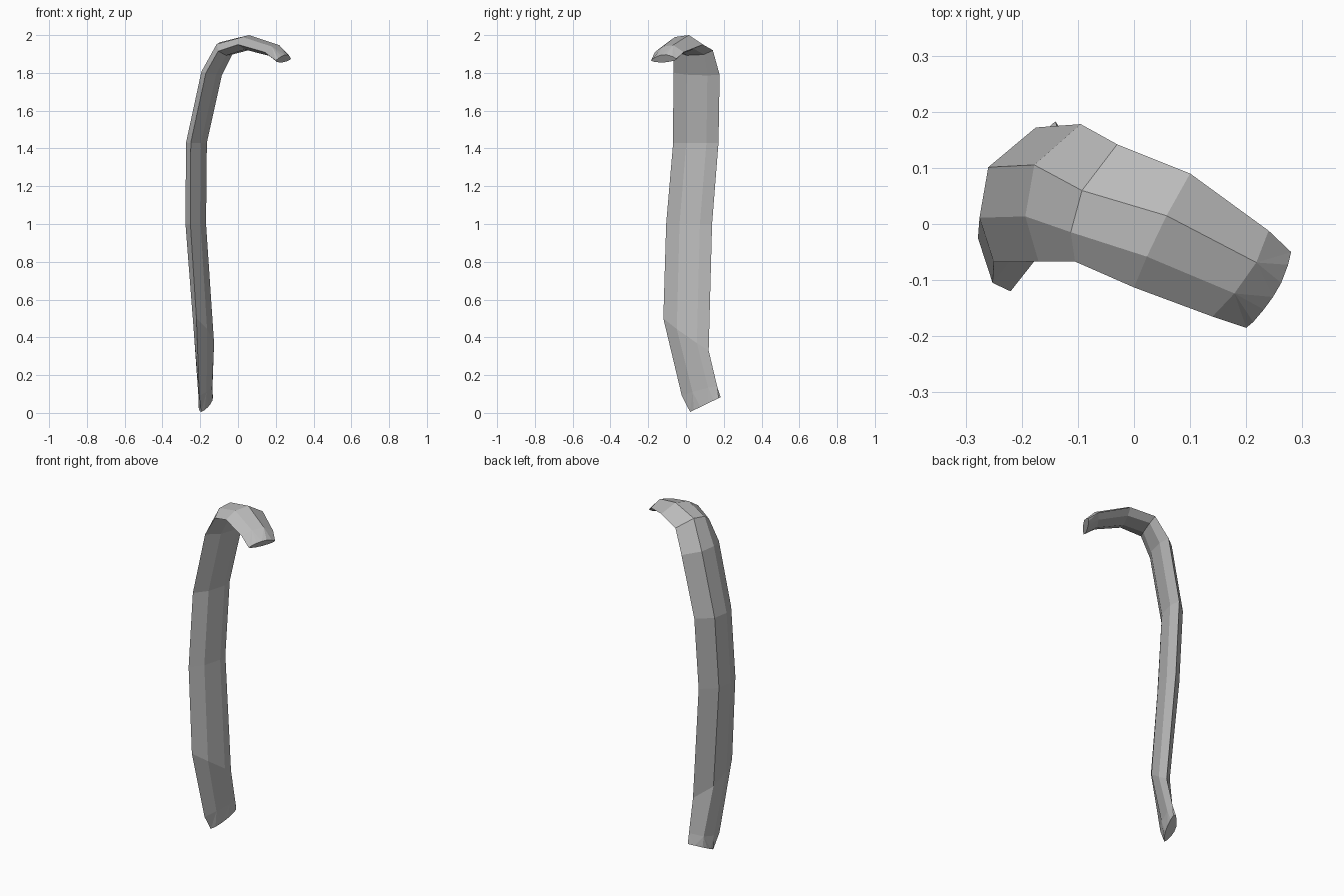
import bpy
import bmesh
from mathutils import Vector

cube = bpy.data.objects.get("Cube")
if cube:
    bpy.data.objects.remove(cube, do_unlink=True)

# Single grey material
grey = bpy.data.materials.new("plain grey")
grey.use_nodes = True
colour = (0.5, 0.5, 0.5, 1.0)
grey.diffuse_color = colour
grey.node_tree.nodes["Principled BSDF"].inputs["Base Color"].default_value = colour

# Six-sided lens section: (across the width, outward thickness)
SECTION = [(0, 0), (0.27, 0.8), (0.63, 1.0), (1, 0), (0.77, -0.48), (0.33, -0.53)]

# Rings from foot to tip: front edge, back edge, outward thickness
RINGS = [
    ((-0.195, 0.022, 0.005), (-0.14, 0.183, 0.083), (-0.035, 0.0, 0.0)),
    ((-0.205, -0.022, 0.09), (-0.135, 0.165, 0.14), (-0.030, 0.01, -0.01)),
    ((-0.22, -0.12, 0.50), (-0.13, 0.12, 0.33), (-0.050, 0.015, 0.0)),
    ((-0.252, -0.105, 1.0), (-0.18, 0.138, 1.0), (-0.057, 0.018, 0.0)),
    ((-0.25, -0.068, 1.43), (-0.175, 0.172, 1.43), (-0.057, 0.018, 0.0)),
    ((-0.17, -0.067, 1.80), (-0.095, 0.178, 1.79), (-0.055, 0.018, 0.012)),
    ((-0.105, -0.067, 1.915), (-0.03, 0.142, 1.92), (-0.035, -0.005, 0.045)),
    ((0.0, -0.113, 1.95), (0.10, 0.09, 1.95), (-0.005, 0.0, 0.05)),
    ((0.14, -0.165, 1.91), (0.24, -0.012, 1.91), (0.015, 0.0, 0.037)),
    ((0.20, -0.185, 1.865), (0.28, -0.05, 1.875), (0.012, -0.005, 0.025)),
]


def ring_points(front, back, thick):
    front, back, thick = Vector(front), Vector(back), Vector(thick)
    return [front + (back - front) * u + thick * v for u, v in SECTION]


def rounded(points):
    """Add a bulged midpoint to every side so the end outline is rounder."""
    n, out = len(points), []
    for i in range(n):
        a, b, c, d = (points[(i + k) % n] for k in (-1, 0, 1, 2))
        out += [b, (b + c) * 0.5625 - (a + d) * 0.0625]
    return out


bm = bmesh.new()
n = len(SECTION)
loops = []
for k, spec in enumerate(RINGS):
    pts = ring_points(*spec)
    if k in (0, len(RINGS) - 1):
        pts = rounded(pts)
    loops.append([bm.verts.new(p) for p in pts])

# Skin between neighbouring rings; the rounded ends have two points per side
for lo, hi in zip(loops, loops[1:]):
    for i in range(n):
        sides = []
        for loop in (lo, hi):
            s = len(loop) // n
            sides.append([loop[(i * s + j) % len(loop)] for j in range(s + 1)])
        bm.faces.new(sides[0] + sides[1][::-1])

# Flat end caps
bm.faces.new(loops[0][::-1])
bm.faces.new(loops[-1])
bmesh.ops.triangulate(bm, faces=[f for f in bm.faces if len(f.verts) == 5])
bmesh.ops.recalc_face_normals(bm, faces=bm.faces[:])

mesh = bpy.data.meshes.new("curved_bar")
bm.to_mesh(mesh)
bm.free()
mesh.materials.append(grey)
bar = bpy.data.objects.new("curved_bar", mesh)
bpy.context.collection.objects.link(bar)
